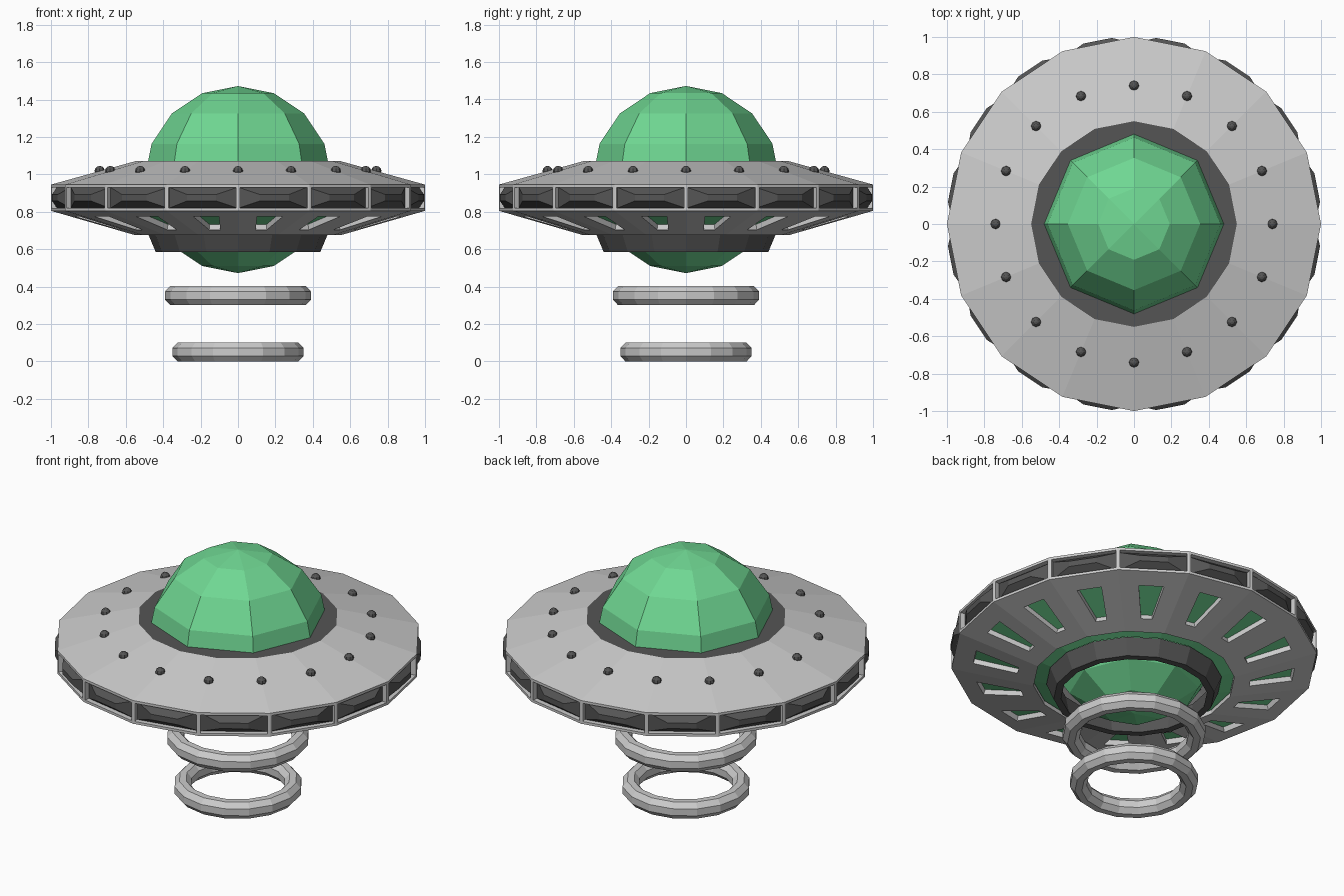
import bpy, bmesh, math
from mathutils import Vector

if "Cube" in bpy.data.objects:
    bpy.data.objects.remove(bpy.data.objects["Cube"])

N = 16


def material(name, colour):
    m = bpy.data.materials.new(name)
    m.diffuse_color = colour
    m.use_nodes = True
    m.node_tree.nodes["Principled BSDF"].inputs["Base Color"].default_value = m.diffuse_color
    return m


green = material("green_glass", (0.16, 0.68, 0.29, 1))
dark = material("dark_metal", (0.09, 0.09, 0.09, 1))


def finish(bm, name, mat=None):
    bmesh.ops.remove_doubles(bm, verts=bm.verts, dist=1e-5)
    bmesh.ops.recalc_face_normals(bm, faces=bm.faces)
    me = bpy.data.meshes.new(name)
    bm.to_mesh(me)
    bm.free()
    ob = bpy.data.objects.new(name, me)
    bpy.context.collection.objects.link(ob)
    if mat:
        me.materials.append(mat)
    return ob


def polar(r, z, k, n=N):
    a = 2 * math.pi * k / n
    return Vector((r * math.cos(a), r * math.sin(a), z))


def add(bm, *pts):
    return bm.faces.new([bm.verts.new(p) for p in pts])


def sector(p, q, k):
    return [polar(*p, k), polar(*p, k + 1), polar(*q, k + 1), polar(*q, k)]


def lathe(name, profile, mat=None, closed=False):
    bm = bmesh.new()
    pairs = list(zip(profile, profile[1:] + profile[:1]))
    for p, q in (pairs if closed else pairs[:-1]):
        for k in range(N):
            add(bm, *sector(p, q, k))
    return finish(bm, name, mat)


def on_face(quad, uvs, depth):
    # points on a quad by fraction, moved along its outward normal
    a, b, c, d = quad
    n = (b - a).cross(d - a).normalized()
    if n.dot((a + c) / 2 - Vector((0, 0, 0.875))) < 0:
        n = -n
    return [a.lerp(b, u).lerp(d.lerp(c, u), v) + n * depth for u, v in uvs]


def bridge(bm, loop_a, loop_b):
    for i in range(4):
        j = (i + 1) % 4
        add(bm, loop_a[i], loop_a[j], loop_b[j], loop_b[i])


# Profile points of the saucer
T_IN, T_OUT = (0.55, 1.07), (1.0, 0.945)
B_OUT, B_IN = (1.0, 0.805), (0.55, 0.675)
RIM_WIN = [(0.03, 0.11), (0.97, 0.11), (0.97, 0.89), (0.03, 0.89)]
RIM_TOP = [(0.3, 0.38), (0.7, 0.38), (0.7, 0.62), (0.3, 0.62)]
LOW_WIN = [(0.30, 0.24), (0.70, 0.24), (0.62, 0.78), (0.38, 0.78)]

# Hull with rim windows and underside slots; dark pods sit in the rim
hull, pods = bmesh.new(), bmesh.new()
for k in range(N):
    add(hull, *sector(T_IN, T_OUT, k))
    add(hull, *sector(B_IN, (0.55, 0.70), k))
    for p, q, win in ((T_OUT, B_OUT, RIM_WIN), (B_OUT, B_IN, LOW_WIN)):
        quad = sector(p, q, k)
        hole = on_face(quad, win, 0)
        bridge(hull, quad, hole)
        bridge(hull, hole, on_face(quad, win, -0.03))
    quad = sector(T_OUT, B_OUT, k)
    base, top = on_face(quad, RIM_WIN, -0.03), on_face(quad, RIM_TOP, 0.018)
    bridge(pods, base, top)
    add(pods, *top)
finish(hull, "saucer_hull")
finish(pods, "rim_window_pods", dark)

# Green liner behind the underside slots
lathe("inner_glow_liner", [(0.95, 0.822), (0.475, 0.685)], green)

# Dark collars around the dome and below the hull
lathe("dome_collar", [(0.55, 1.07), (0.44, 1.07)], dark)
lathe("lower_collar", [(0.48, 0.68), (0.44, 0.585), (0.40, 0.585), (0.42, 0.69)],
      dark, closed=True)

# Faceted glass sphere
bm = bmesh.new()
bmesh.ops.create_uvsphere(bm, u_segments=8, v_segments=8, radius=0.5)
bmesh.ops.translate(bm, verts=bm.verts, vec=(0, 0, 0.972))
finish(bm, "glass_dome", green)

# Studs on the upper hull
bm = bmesh.new()
for k in range(N):
    s = bmesh.ops.create_uvsphere(bm, u_segments=8, v_segments=6, radius=0.027)
    bmesh.ops.translate(bm, verts=s["verts"], vec=polar(0.74, 1.018, k))
finish(bm, "hull_studs", dark)

# Floating beam rings
for name, outer, z in (("upper_beam_ring", 0.395, 0.352), ("lower_beam_ring", 0.355, 0.05)):
    r = 0.05 / math.cos(math.pi / 8)
    prof = [(outer - 0.05 + r * 0.92 * math.cos((i + 0.5) * math.pi / 4),
             z + r * math.sin((i + 0.5) * math.pi / 4)) for i in range(8)]
    lathe(name, prof, closed=True)
